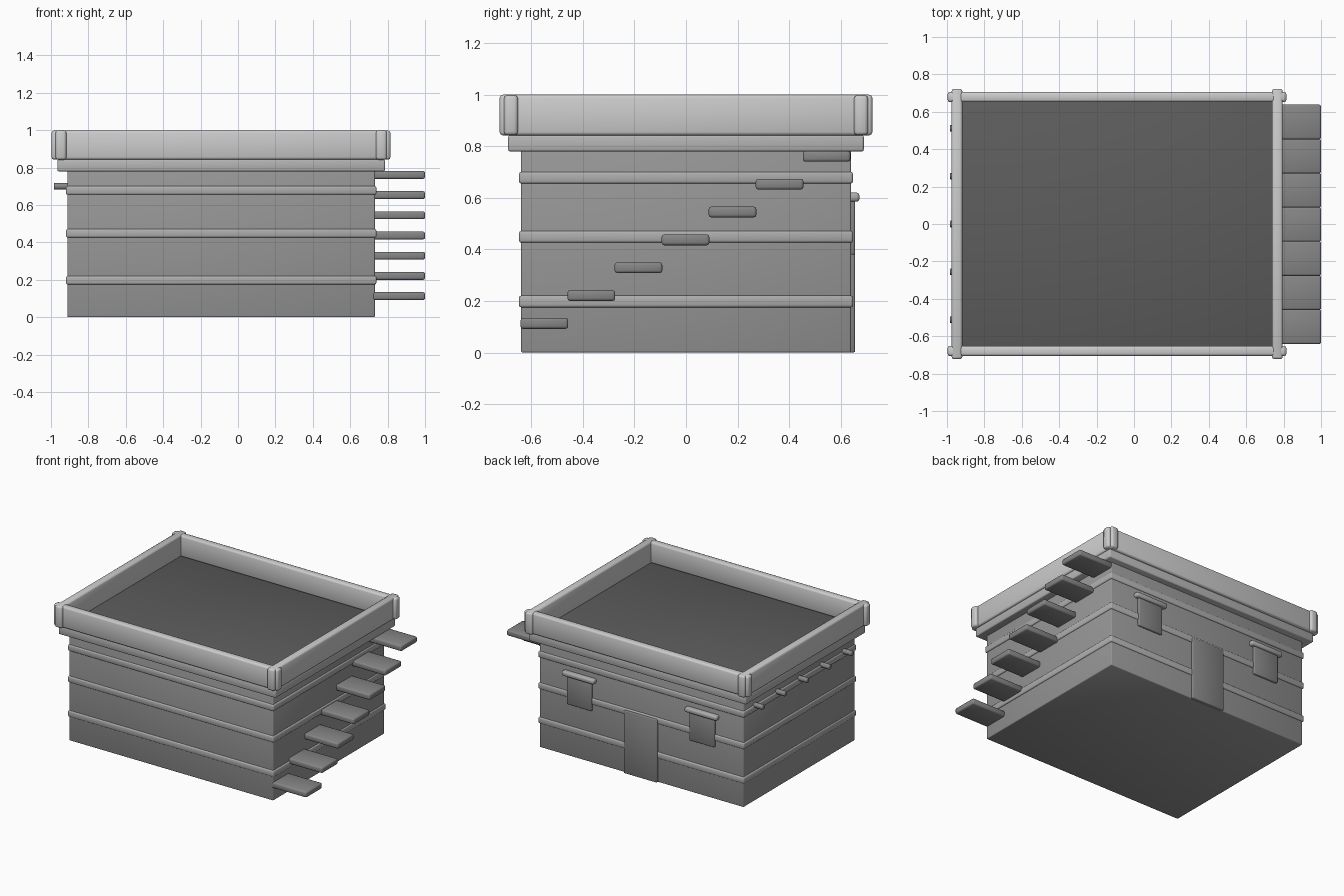
import bpy, math

if "Cube" in bpy.data.objects:
    bpy.data.objects.remove(bpy.data.objects["Cube"])

CX = -0.09  # centre of the building in x


def grey(name, v):
    m = bpy.data.materials.new(name)
    m.diffuse_color = (v, v, v, 1)
    m.use_nodes = True
    m.node_tree.nodes["Principled BSDF"].inputs["Base Color"].default_value = m.diffuse_color
    return m


MUD = grey("mud_wall", 0.31)
BAND = grey("mud_band", 0.42)
TRIM = grey("cornice_mud", 0.46)
WOOD = grey("wood", 0.24)
DECK = grey("roof_deck", 0.11)


def finish(ob, bevel, mat):
    """Round the edges, smooth the whole surface and colour it."""
    if bevel:
        m = ob.modifiers.new("bevel", 'BEVEL')
        m.width = bevel
        m.segments = 2
        m.limit_method = 'ANGLE'
    bpy.ops.object.select_all(action='DESELECT')
    ob.select_set(True)
    bpy.context.view_layer.objects.active = ob
    bpy.ops.object.shade_smooth()
    if mat:
        ob.data.materials.append(mat)
    return ob


def box(name, x, y, z, bevel=0.008, mat=None):
    """Box from (min, max) ranges."""
    bpy.ops.mesh.primitive_cube_add(
        size=1, location=[(a + b) / 2 for a, b in (x, y, z)])
    ob = bpy.context.object
    ob.name = name
    ob.scale = [b - a for a, b in (x, y, z)]
    bpy.ops.object.transform_apply(location=False, rotation=False, scale=True)
    return finish(ob, bevel, mat)


def centred(name, hx, hy, z, bevel, mat):
    """Box centred on the building."""
    return box(name, (CX - hx, CX + hx), (-hy, hy), z, bevel, mat)


# main block and its mud-brick bands
centred("house_body", 0.822, 0.64, (0, 0.79), 0.006, MUD)
for i, z in enumerate((0.198, 0.449, 0.678)):
    centred(f"wall_band_{i + 1}", 0.83, 0.648, (z - 0.023, z + 0.023), 0.009, BAND)

# cornice and the darker roof deck on it
centred("cornice", 0.876, 0.69, (0.78, 0.843), 0.008, TRIM)
centred("roof_deck", 0.85, 0.67, (0.81, 0.846), 0.004, DECK)

# parapet walls crossing at the corners
for side, s in (("back", 1), ("front", -1)):
    y = sorted((s * 0.652, s * 0.706))
    box(f"parapet_{side}", (CX - 0.907, CX + 0.905), y, (0.843, 0.998), 0.013)
for side, s in (("right", 1), ("left", -1)):
    x = sorted((CX + s * 0.828, CX + s * 0.885))
    box(f"parapet_{side}", x, (-0.723, 0.723), (0.842, 1.0), 0.013)

# cantilevered stair on the right wall
STEPS = 7
for i in range(STEPS):
    y0 = -0.642 + i * 0.1825
    z = 0.113 + i * 0.108
    box(f"stair_step_{i + 1}", (0.72, 1.0), (y0, y0 + 0.185),
        (z - 0.021, z + 0.021), 0.01, WOOD)

# beam ends on the left wall
for i in range(5):
    bpy.ops.mesh.primitive_cylinder_add(
        vertices=12, radius=0.018, depth=0.12,
        location=(-0.924, -0.512 + i * 0.256, 0.70),
        rotation=(0, math.pi / 2, 0))
    bpy.context.object.name = f"beam_end_{i + 1}"
    finish(bpy.context.object, 0.005, WOOD)

# door and windows with lintels on the back wall
box("door", (CX - 0.133, CX + 0.133), (0.62, 0.656), (0.0, 0.46), 0.006, WOOD)
for side, s in (("right", 1), ("left", -1)):
    x = CX + s * 0.495
    box(f"window_{side}", (x - 0.1, x + 0.1), (0.62, 0.656), (0.38, 0.60),
        0.006, WOOD)
    box(f"window_lintel_{side}", (x - 0.13, x + 0.13), (0.62, 0.673),
        (0.585, 0.62), 0.011, BAND)
